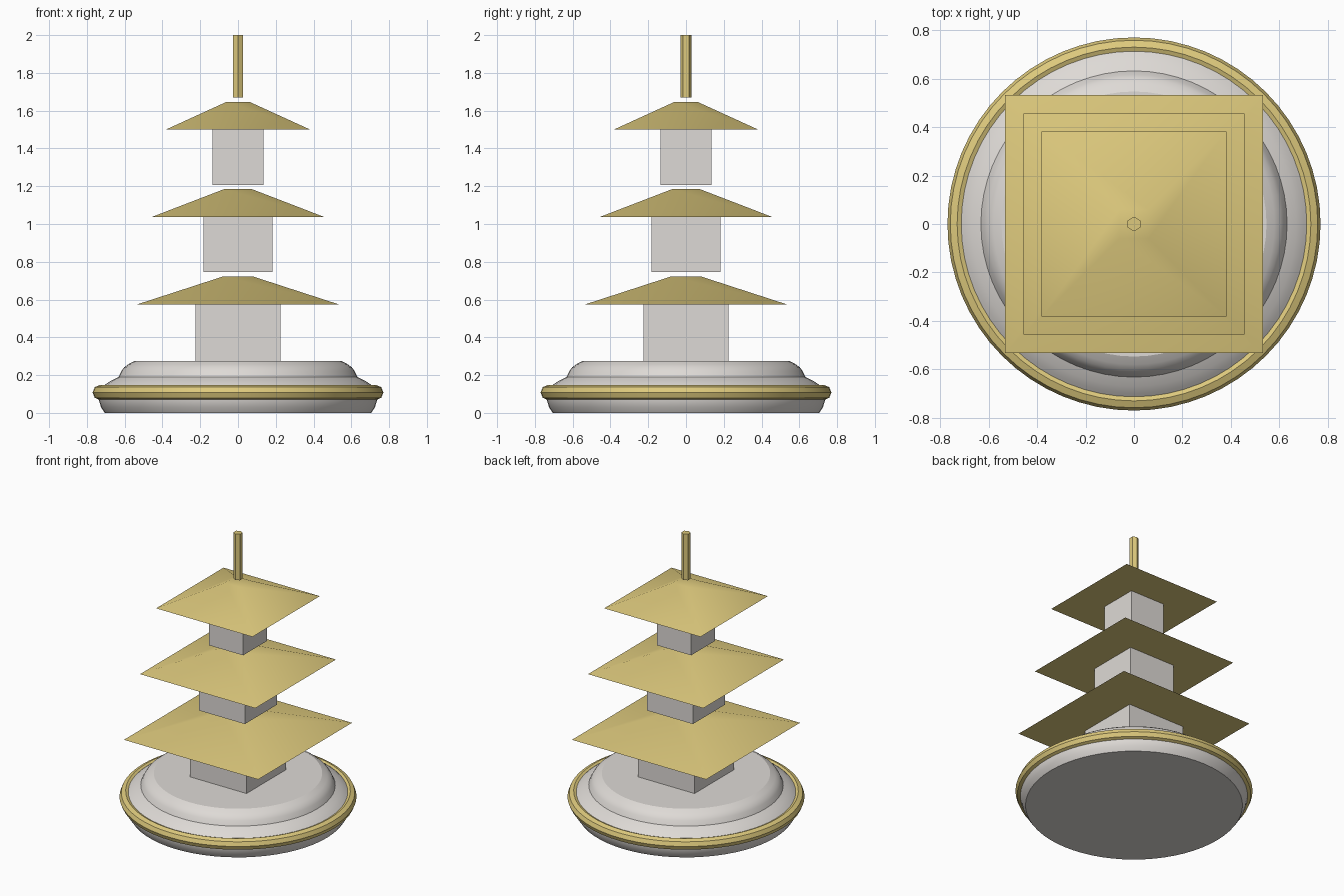
import bpy, bmesh, math

cube = bpy.data.objects.get("Cube")
if cube:
    bpy.data.objects.remove(cube, do_unlink=True)


def material(name, rgb):
    m = bpy.data.materials.new(name)
    m.use_nodes = True
    m.diffuse_color = (*rgb, 1)
    m.node_tree.nodes["Principled BSDF"].inputs["Base Color"].default_value = (*rgb, 1)
    return m


stone = material("pale stone", (0.73, 0.70, 0.67))
gold = material("soft gold", (0.73, 0.59, 0.205))


def finish(name, mat, smooth_angle=None):
    ob = bpy.context.object
    ob.name = ob.data.name = name
    ob.data.materials.append(mat)
    if smooth_angle:
        bpy.ops.object.shade_smooth_by_angle(angle=math.radians(smooth_angle))
    return ob


def lathe(name, profile, mat, segments=64):
    """Spin a (radius, height) profile round z and cap both ends."""
    bm = bmesh.new()
    rings = []
    for r, z in profile:
        rings.append([bm.verts.new((r * math.cos(2 * math.pi * i / segments),
                                    r * math.sin(2 * math.pi * i / segments), z))
                      for i in range(segments)])
    for a, b in zip(rings, rings[1:]):
        for i in range(segments):
            j = (i + 1) % segments
            bm.faces.new((a[i], a[j], b[j], b[i]))
    bm.faces.new(rings[0][::-1])
    bm.faces.new(rings[-1])
    mesh = bpy.data.meshes.new(name)
    bm.to_mesh(mesh)
    bm.free()
    ob = bpy.data.objects.new(name, mesh)
    bpy.context.collection.objects.link(ob)
    bpy.ops.object.select_all(action="DESELECT")
    ob.select_set(True)
    bpy.context.view_layer.objects.active = ob
    return finish(name, mat, 25)


# Round base with a stepped, rounded shoulder
lathe("base", [(0.705, 0), (0.725, 0.03), (0.738, 0.07), (0.738, 0.12),
               (0.70, 0.152), (0.67, 0.172), (0.632, 0.19), (0.617, 0.222),
               (0.602, 0.242), (0.58, 0.258), (0.547, 0.275)], stone)

# Gold ring round the base
bpy.ops.mesh.primitive_torus_add(major_radius=0.73, minor_radius=0.04,
                                 major_segments=64, minor_segments=8,
                                 location=(0, 0, 0.108))
finish("base_ring", gold, 30)

# Three storeys: wall half-width, wall foot, eave half-width, eave height, roof top half-width
storeys = {
    "lower": (0.225, 0.27, 0.532, 0.575, 0.08),
    "middle": (0.182, 0.745, 0.457, 1.037, 0.075),
    "upper": (0.135, 1.207, 0.382, 1.50, 0.06),
}
roof_height = 0.147
for level, (wall, foot, eave, eave_z, top) in storeys.items():
    bpy.ops.mesh.primitive_cube_add(size=1, location=(0, 0, (foot + eave_z) / 2))
    bpy.context.object.scale = (2 * wall, 2 * wall, eave_z - foot)
    bpy.ops.object.transform_apply(location=False, rotation=False, scale=True)
    finish(level + "_walls", stone)

    bpy.ops.mesh.primitive_cone_add(vertices=4, radius1=eave * math.sqrt(2),
                                    radius2=top * math.sqrt(2), depth=roof_height,
                                    location=(0, 0, eave_z + roof_height / 2),
                                    rotation=(0, 0, math.pi / 4))
    finish(level + "_roof", gold, 45)

# Six-sided spire floating just above the top roof
bpy.ops.mesh.primitive_cylinder_add(vertices=6, radius=0.03, depth=0.33,
                                    location=(0, 0, 1.835))
finish("spire", gold)
